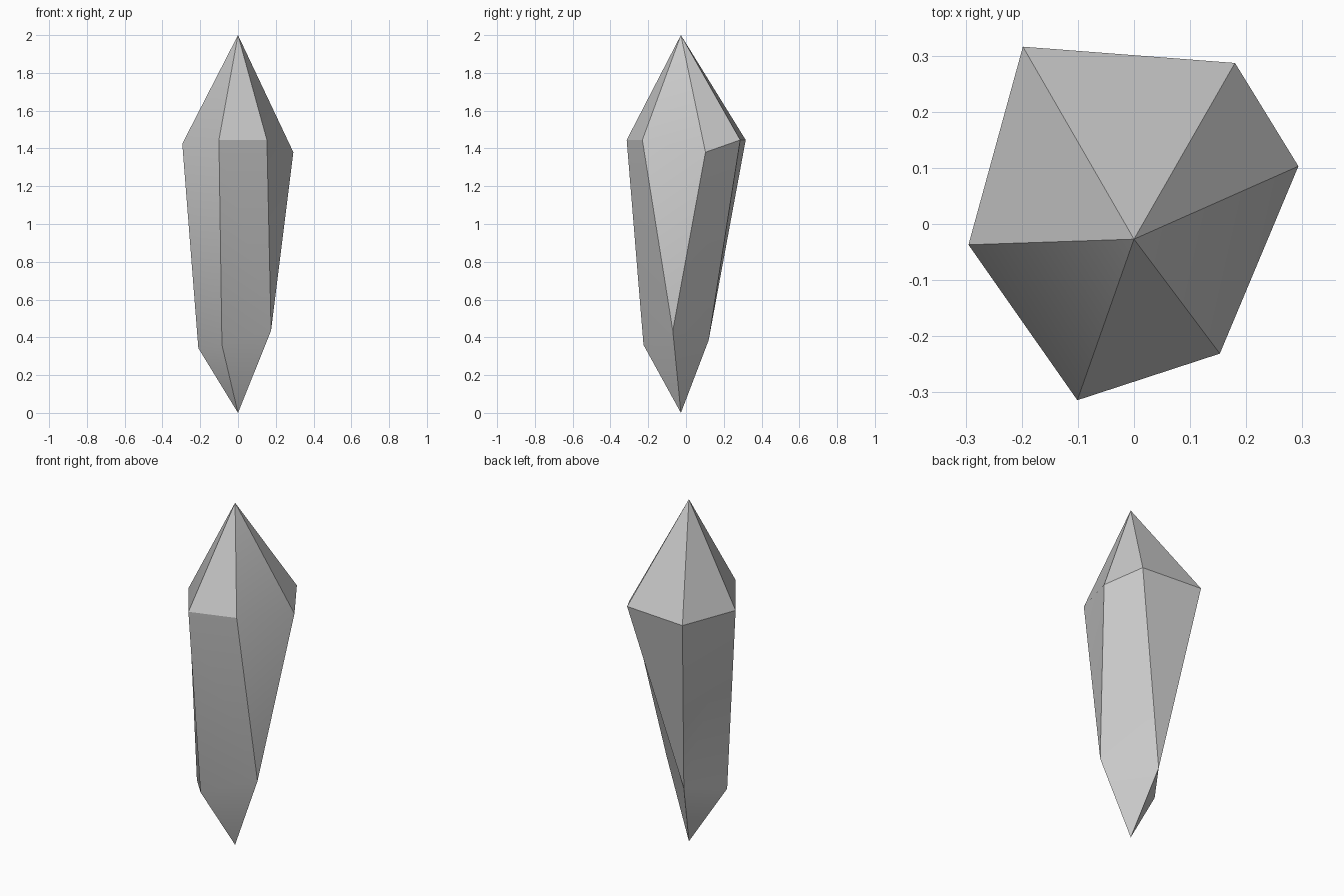
import bpy, bmesh
from math import radians

if "Cube" in bpy.data.objects:
    bpy.data.objects.remove(bpy.data.objects["Cube"])

# Irregular crystal: six-corner shoulder, four-corner waist, a point at each end
shoulder = [(-0.295, -0.037, 1.425), (-0.101, -0.314, 1.445), (0.153, -0.231, 1.445),
            (0.293, 0.103, 1.38), (0.18, 0.287, 1.445), (-0.198, 0.316, 1.445)]
waist = [(-0.21, -0.08, 0.343), (-0.085, -0.225, 0.36), (0.175, -0.07, 0.435), (-0.07, 0.12, 0.385)]

bm = bmesh.new()
tip = bm.verts.new((0, -0.027, 2))
base = bm.verts.new((0, -0.027, 0))
s = [bm.verts.new(p) for p in shoulder]
w = [bm.verts.new(p) for p in waist]

# Pointed caps
for ring, apex in ((s, tip), (w, base)):
    for i, v in enumerate(ring):
        bm.faces.new((v, ring[(i + 1) % len(ring)], apex))

# Body facets: each shoulder corner runs down to a waist corner, some shared
down = [0, 1, 2, 2, 3, 3]
for i in range(6):
    j = (i + 1) % 6
    a, b = w[down[i]], w[down[j]]
    if a is b:
        bm.faces.new((s[i], s[j], a))
    elif i == 5:
        bm.faces.new((s[5], s[0], a))
        bm.faces.new((s[0], b, a))
    else:
        bm.faces.new((s[i], s[j], b, a))
bmesh.ops.recalc_face_normals(bm, faces=bm.faces)

mesh = bpy.data.meshes.new("crystal")
bm.to_mesh(mesh)
bm.free()
crystal = bpy.data.objects.new("crystal", mesh)
bpy.context.collection.objects.link(crystal)
bpy.context.view_layer.objects.active = crystal
crystal.select_set(True)
bpy.ops.object.shade_smooth_by_angle(angle=radians(30))
